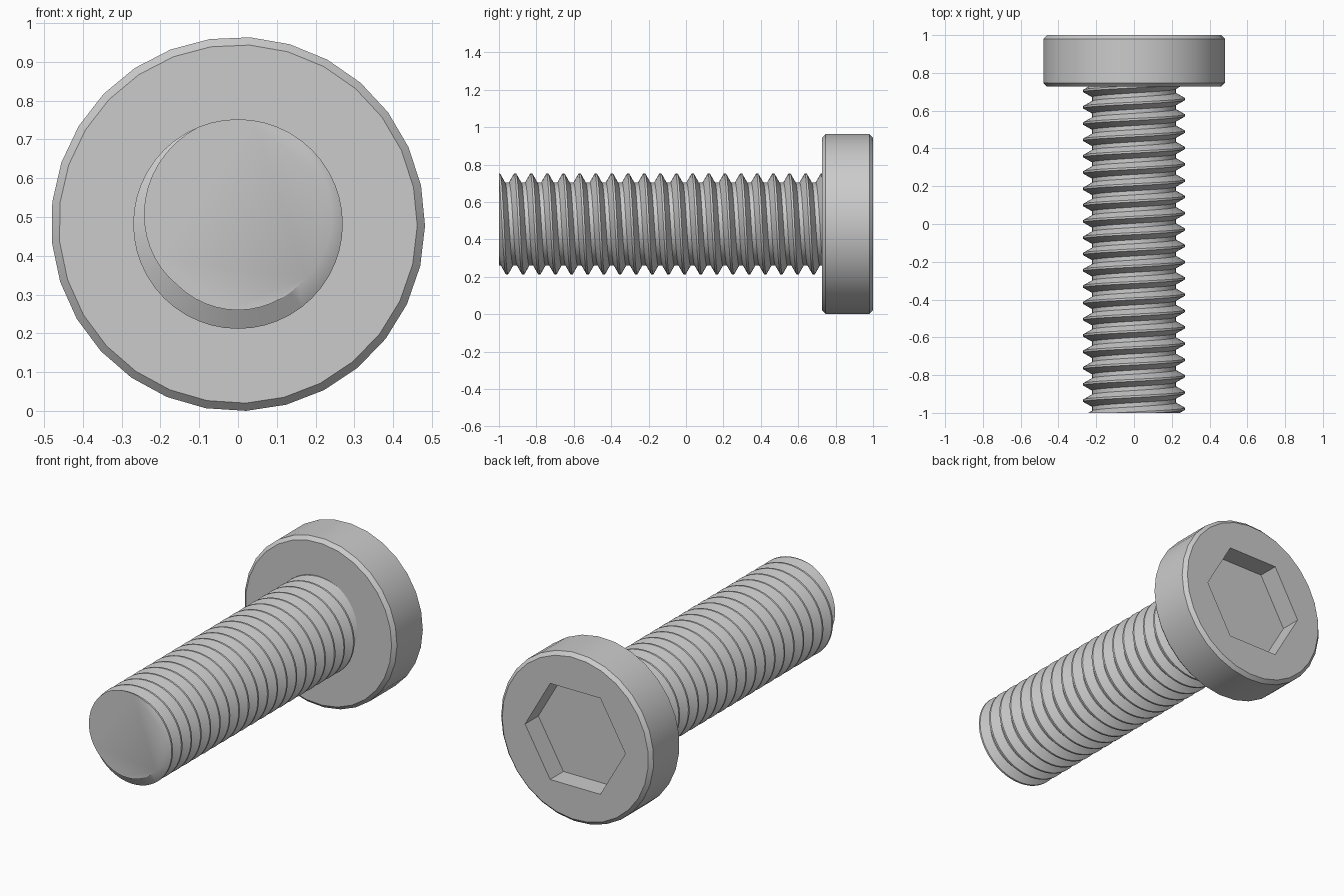
import bpy, bmesh, math
from math import sin, cos, pi, radians

if "Cube" in bpy.data.objects:
    bpy.data.objects.remove(bpy.data.objects["Cube"])

CZ = 0.482                       # height of the bolt axis
HEAD_R, HEAD_Y0, HEAD_Y1, BEVEL = 0.482, 0.727, 1.0, 0.02
PITCH, CREST, ROOT, STEPS = 0.0863, 0.27, 0.222, 48

steel = bpy.data.materials.new("grey steel")
steel.diffuse_color = (0.6, 0.6, 0.6, 1)
steel.use_nodes = True
steel.node_tree.nodes["Principled BSDF"].inputs["Base Color"].default_value = steel.diffuse_color


def finish(bm, name):
    bmesh.ops.recalc_face_normals(bm, faces=bm.faces[:])
    me = bpy.data.meshes.new(name)
    bm.to_mesh(me)
    bm.free()
    me.materials.append(steel)
    ob = bpy.data.objects.new(name, me)
    bpy.context.collection.objects.link(ob)
    return ob


def lathe(name, profile, sides, phase):
    """Closed solid along y from (radius, y) rings."""
    bm = bmesh.new()
    rings = []
    for r, y in profile:
        angles = [phase + 2 * pi * i / sides for i in range(sides)]
        rings.append([bm.verts.new((r * cos(a), y, CZ + r * sin(a))) for a in angles])
    for lo, hi in zip(rings, rings[1:]):
        for i in range(sides):
            k = (i + 1) % sides
            bm.faces.new((lo[i], lo[k], hi[k], hi[i]))
    bm.faces.new(rings[0])
    bm.faces.new(rings[-1])
    return finish(bm, name)


def smooth(ob):
    bpy.ops.object.select_all(action='DESELECT')
    ob.select_set(True)
    bpy.context.view_layer.objects.active = ob
    bpy.ops.object.shade_smooth_by_angle(angle=radians(30))


# Head: chamfered disc
head = lathe("head", [(HEAD_R - BEVEL, HEAD_Y0), (HEAD_R, HEAD_Y0 + BEVEL),
                      (HEAD_R, HEAD_Y1 - BEVEL), (HEAD_R - BEVEL, HEAD_Y1)],
             29, radians(86.3))

# Hex socket cut into the back of the head
cutter = lathe("socket_cutter", [(0.317, 0.88), (0.317, 1.1)], 6, 0)
cutter.hide_render = True
mod = head.modifiers.new("socket", 'BOOLEAN')
mod.operation, mod.solver, mod.object = 'DIFFERENCE', 'EXACT', cutter
bpy.context.view_layer.objects.active = head
bpy.ops.object.modifier_apply(modifier=mod.name)
bpy.data.objects.remove(cutter)
smooth(head)

# Threaded shank: helical profile, trimmed flat at both ends
bm = bmesh.new()
profile = [(-0.0625, CREST), (0.0625, CREST), (0.375, ROOT), (0.625, ROOT)]
start, end = -2 * STEPS, 23 * STEPS
rows = []
for i in range(start, end):
    t = 2 * pi * i / STEPS
    rows.append([bm.verts.new((r * sin(t), -1 + PITCH * (i / STEPS + o), CZ + r * cos(t)))
                 for o, r in profile])
for i in range(len(rows) - STEPS - 1):
    a = rows[i] + [rows[i + STEPS][0]]
    b = rows[i + 1] + [rows[i + 1 + STEPS][0]]
    for j in range(4):
        bm.faces.new((a[j], a[j + 1], b[j + 1], b[j]))
for y, normal in ((-1, -1), (HEAD_Y0 + 0.03, 1)):
    cut = bmesh.ops.bisect_plane(bm, geom=bm.verts[:] + bm.edges[:] + bm.faces[:], dist=1e-6,
                                 plane_co=(0, y, 0), plane_no=(0, normal, 0), clear_outer=True)
    bmesh.ops.delete(bm, geom=[v for v in bm.verts if not v.link_faces], context='VERTS')
    rim = [e for e in bm.edges if e.is_boundary and all(abs(v.co.y - y) < 1e-4 for v in e.verts)]
    bmesh.ops.edgeloop_fill(bm, edges=rim)
shank = finish(bm, "threaded_shank")
smooth(shank)
